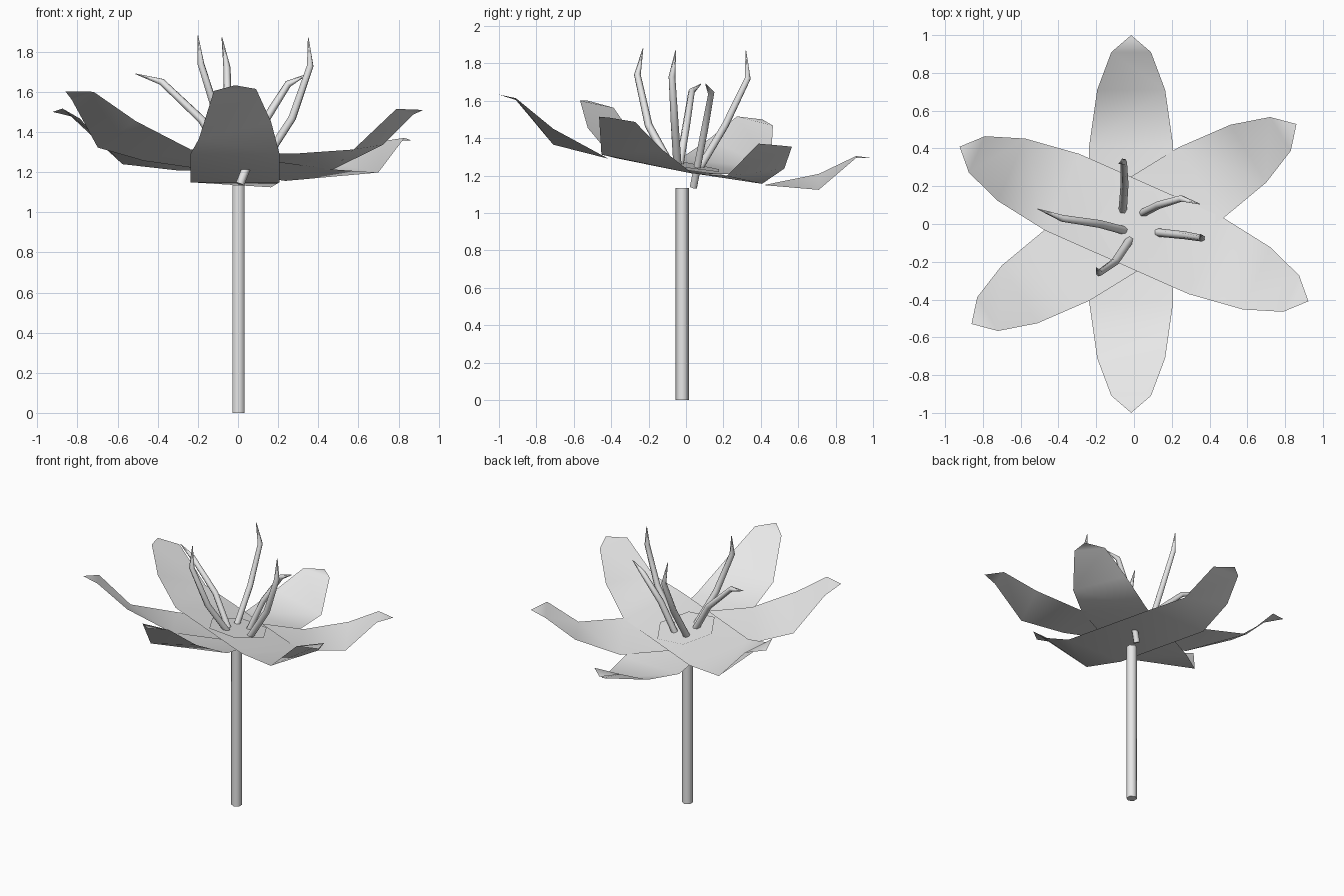
import bpy, bmesh
from math import cos, sin, radians

cube = bpy.data.objects.get("Cube")
if cube:
    bpy.data.objects.remove(cube, do_unlink=True)

grey = bpy.data.materials.new("pale_grey")
grey.use_nodes = True
colour = (0.8, 0.8, 0.8, 1)
grey.diffuse_color = colour
grey.node_tree.nodes["Principled BSDF"].inputs["Base Color"].default_value = colour


def add_object(name, data):
    data.materials.append(grey)
    ob = bpy.data.objects.new(name, data)
    bpy.context.collection.objects.link(ob)
    return ob


def mesh_object(name, bm):
    # Every sheet faces up and is shaded smooth
    for f in bm.faces:
        f.smooth = True
        f.normal_update()
        if f.normal.z < 0:
            f.normal_flip()
    me = bpy.data.meshes.new(name)
    bm.to_mesh(me)
    bm.free()
    return add_object(name, me)


# Petals: three folded sheets, each making two opposite, slightly twisted petals.
# Distance along, half width, rise of the low edge, rise of the high edge
OUTLINE = [(0.415, 0.222, 0, 0), (0.71, 0.18, 0.025, 0.11), (0.91, 0.105, 0.23, 0.24)]


def petal_pair(name, angle, height, lean_x, lean_y, length, rise, shift=0):
    bm = bmesh.new()
    c, s = cos(radians(angle)), sin(radians(angle))

    def vert(u, v, h):
        x, y = u * c - v * s, u * s + v * c
        return bm.verts.new((x + shift, y, height + h + lean_x * x + lean_y * y))

    middle = []
    for end in (1, -1):
        low = [vert(end * u, -end * w, a * rise) for u, w, a, b in OUTLINE]
        high = [vert(end * u, end * w, b * rise) for u, w, a, b in OUTLINE]
        tip = vert(end * length, 0, 0.243 * rise)
        bm.faces.new((low[0], low[1], high[0]))             # twisted base
        bm.faces.new((high[0], low[1], high[1]))
        bm.faces.new((low[1], low[2], high[2], high[1]))    # blade
        bm.faces.new((low[2], tip, high[2]))                # point
        middle += [low[0], high[0]]
    bm.faces.new(middle)
    return mesh_object(name, bm)


petal_pair("front_back_petals", 90, 1.22, 0, -0.17, 1.0, 1, -0.015)
petal_pair("left_back_petals", 31.6, 1.235, -0.035, -0.173, 1.01, 1.01)
petal_pair("left_front_petals", -23.9, 1.25, -0.07, -0.17, 1.01, 1.05)

# Flower centre: thin hexagon lying on the petals
bm = bmesh.new()
ring = [(0.205 * cos(radians(a)), 0.205 * sin(radians(a))) for a in range(0, 360, 60)]
bm.faces.new([bm.verts.new((x, y, 1.257 - 0.07 * x - 0.17 * y)) for x, y in ring])
mesh_object("flower_centre", bm)


# Round parts: six-sided tubes along a path with a radius at each point
def tube(name, points, radii, turn=0):
    cu = bpy.data.curves.new(name, "CURVE")
    cu.dimensions = "3D"
    cu.bevel_depth = 1
    cu.bevel_resolution = 1
    cu.use_fill_caps = True
    sp = cu.splines.new("POLY")
    sp.points.add(len(points) - 1)
    for p, co, r in zip(sp.points, points, radii):
        p.co = (*co, 1)
        p.radius = r
        p.tilt = radians(turn)
    sp.use_smooth = True
    return add_object(name, cu)


tube("stem", [(0.003, -0.02, 0), (0.003, -0.02, 1.135)], [0.035, 0.035], 30)

STAMENS = {
    "back_stamen": [(-0.06, 0.07, 1.235), (-0.05, 0.21, 1.47), (-0.055, 0.33, 1.72), (-0.08, 0.32, 1.87)],
    "right_stamen": [(-0.05, -0.035, 1.25), (-0.18, 0.0, 1.46), (-0.38, 0.03, 1.65), (-0.51, 0.08, 1.69)],
    "front_stamen": [(-0.02, -0.08, 1.25), (-0.1, -0.2, 1.47), (-0.185, -0.26, 1.74), (-0.2, -0.23, 1.88)],
    "left_back_stamen": [(0.01, 0.04, 1.14), (0.13, 0.1, 1.45), (0.25, 0.135, 1.64), (0.35, 0.105, 1.69)],
    "left_front_stamen": [(0.125, -0.045, 1.245), (0.27, -0.06, 1.47), (0.36, -0.075, 1.73), (0.35, -0.055, 1.87)],
}
for name, path in STAMENS.items():
    tube(name, path, [0.022, 0.021, 0.018, 0.002])
